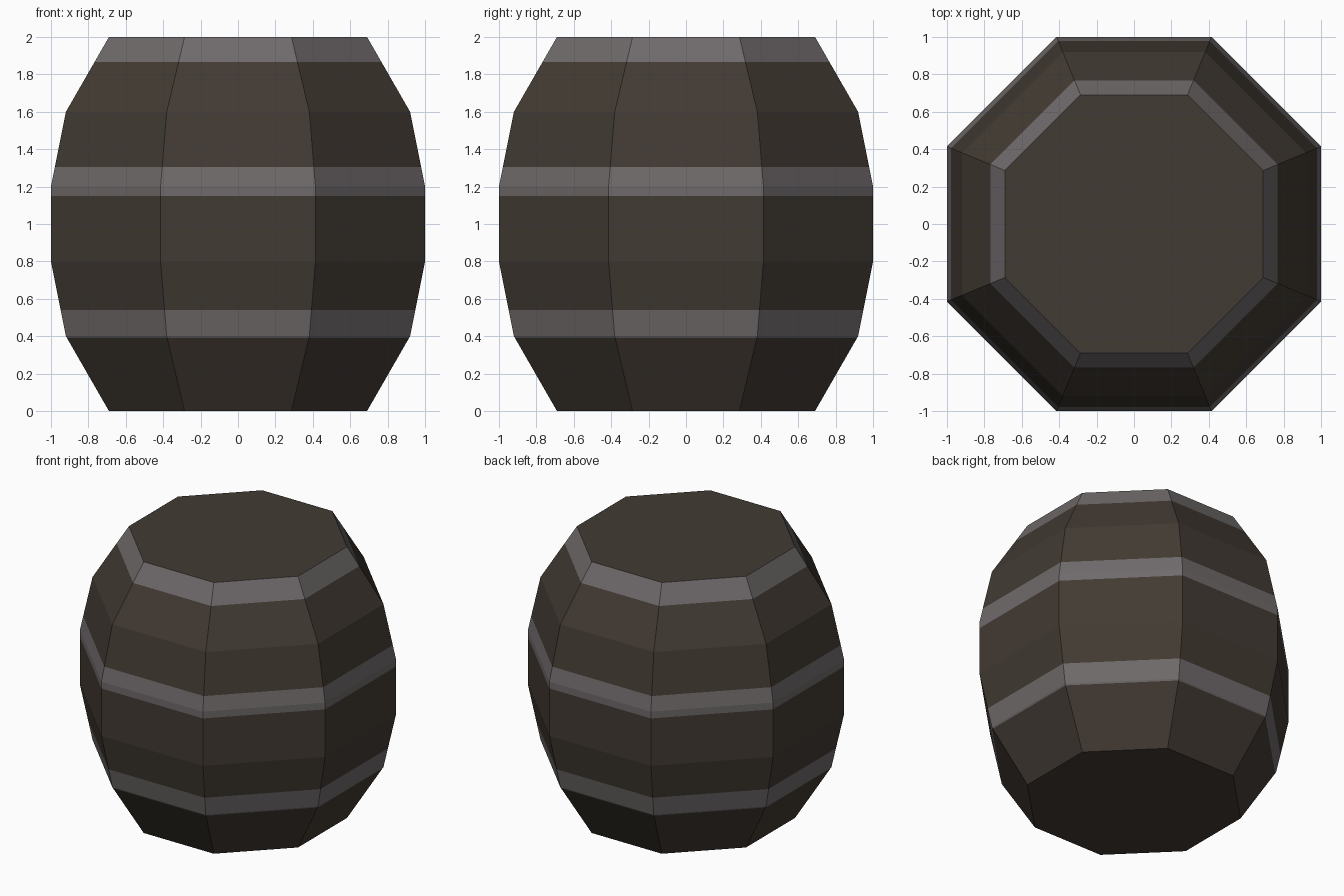
import bpy, bmesh, math
from mathutils import Vector

if "Cube" in bpy.data.objects:
    bpy.data.objects.remove(bpy.data.objects["Cube"])

SIDES = 8
# Barrel profile: (height, distance from axis to the flat side)
PROFILE = [(0, 0.69), (0.4, 0.92), (0.8, 1.0), (1.2, 1.0), (1.6, 0.92), (2.0, 0.69)]
# Metal hoops: (bottom, top)
HOOPS = [(0.39, 0.54), (1.15, 1.305), (1.865, 2.0)]


def material(name, rgb):
    m = bpy.data.materials.new(name)
    m.diffuse_color = (*rgb, 1)
    m.use_nodes = True
    m.node_tree.nodes["Principled BSDF"].inputs["Base Color"].default_value = m.diffuse_color
    return m


# Octagonal rings stacked along the profile
bm = bmesh.new()
rings = []
for z, apothem in PROFILE:
    r = apothem / math.cos(math.pi / SIDES)
    angles = [(i + 0.5) * 2 * math.pi / SIDES for i in range(SIDES)]
    rings.append([bm.verts.new((r * math.cos(a), r * math.sin(a), z)) for a in angles])

# Staves between rings, plus the two lids
for low, high in zip(rings, rings[1:]):
    for i in range(SIDES):
        j = (i + 1) % SIDES
        bm.faces.new((low[i], low[j], high[j], high[i]))
bm.faces.new(rings[-1])
bm.faces.new(rings[0][::-1])

# Cut the hoop edges into the staves
for z in {z for hoop in HOOPS for z in hoop if 0 < z < 2}:
    bmesh.ops.bisect_plane(bm, geom=bm.verts[:] + bm.edges[:] + bm.faces[:],
                           plane_co=Vector((0, 0, z)), plane_no=Vector((0, 0, 1)))

# Hoop faces get the metal colour by height
bm.normal_update()
for f in bm.faces:
    z = f.calc_center_median().z
    side = abs(f.normal.z) < 0.9
    f.material_index = int(side and any(a < z < b for a, b in HOOPS))
    f.smooth = False

mesh = bpy.data.meshes.new("barrel")
bm.to_mesh(mesh)
bm.free()
mesh.materials.append(material("dark wood", (0.055, 0.043, 0.033)))
mesh.materials.append(material("grey metal", (0.160, 0.143, 0.145)))
barrel = bpy.data.objects.new("barrel", mesh)
bpy.context.collection.objects.link(barrel)
